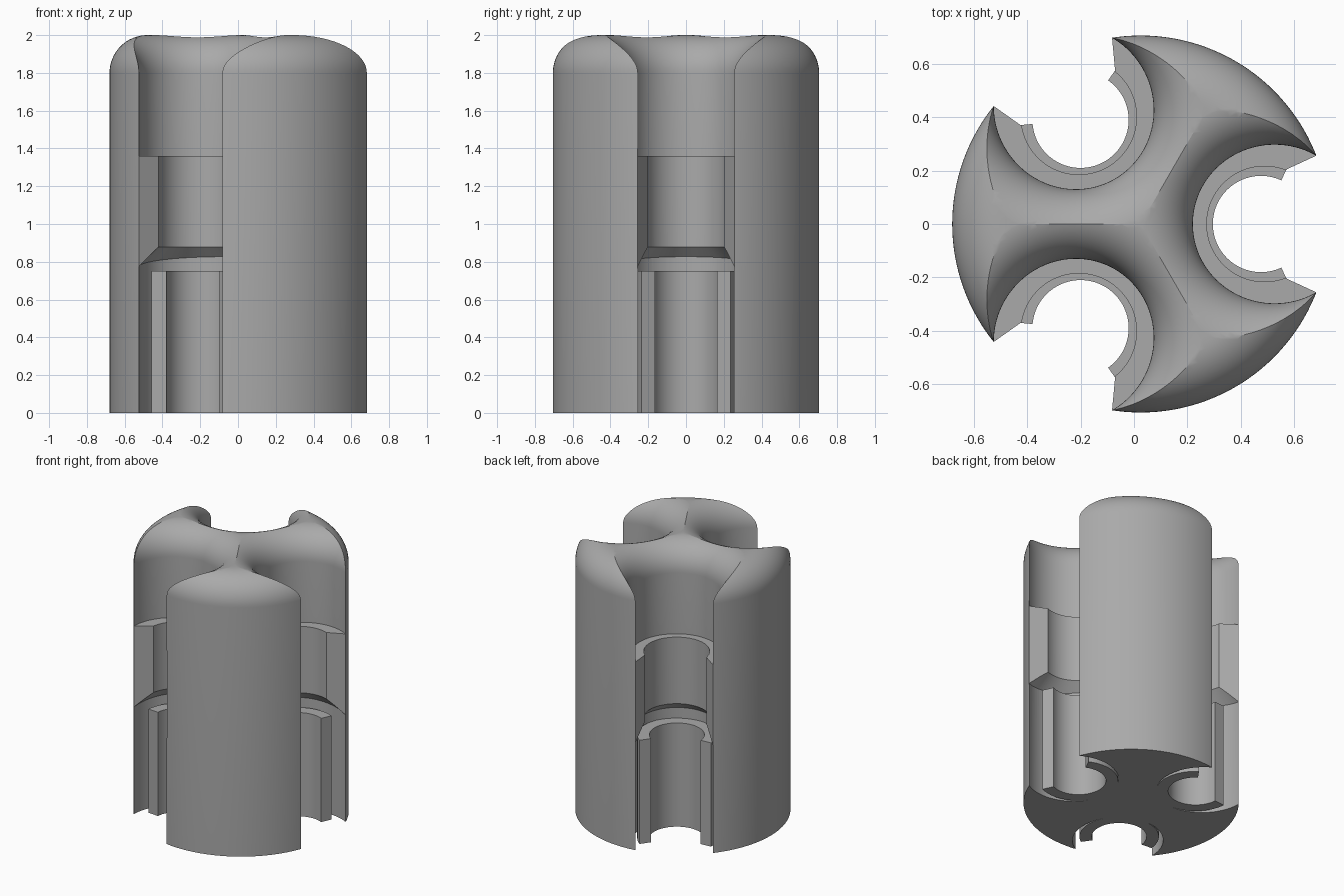
import bpy, bmesh
from math import sin, cos, pi, radians
from mathutils import Matrix

if "Cube" in bpy.data.objects:
    bpy.data.objects.remove(bpy.data.objects["Cube"])

R = 0.705          # body radius
SHIFT = 0.025      # body axis offset that centres the bounds
FILLET = 0.2
BORE, BORE_X, BORE_SY = 0.306, 0.501, 0.97   # wide bore: radius, centre, slight y squash


def make(name, rings):
    """Closed solid through equal-length rings of points, capped at both ends."""
    bm = bmesh.new()
    vs = [[bm.verts.new(p) for p in ring] for ring in rings]
    n = len(vs[0])
    for a, b in zip(vs, vs[1:]):
        for i in range(n):
            j = (i + 1) % n
            bm.faces.new((a[i], a[j], b[j], b[i]))
    bm.faces.new(vs[0])
    bm.faces.new(vs[-1])
    bmesh.ops.recalc_face_normals(bm, faces=bm.faces)
    me = bpy.data.meshes.new(name)
    bm.to_mesh(me)
    bm.free()
    ob = bpy.data.objects.new(name, me)
    bpy.context.collection.objects.link(ob)
    return ob


def lathe(name, profile, cx=0.0, seg=96, sy=1.0):
    return make(name, [[(cx + r * cos(2 * pi * i / seg), sy * r * sin(2 * pi * i / seg), z)
                        for i in range(seg)] for r, z in profile])


def prism(name, pts, z0, z1):
    return make(name, [[(x, y, z) for x, y in pts] for z in (z0, z1)])


def arc(cx, r, a0, a1, n):
    return [(cx + r * cos(radians(a0 + (a1 - a0) * i / n)),
             r * sin(radians(a0 + (a1 - a0) * i / n))) for i in range(n + 1)]


def boolean(ob, cutter, op):
    m = ob.modifiers.new("cut", 'BOOLEAN')
    m.operation, m.solver, m.object = op, 'EXACT', cutter
    bpy.context.view_layer.update()
    dg = bpy.context.evaluated_depsgraph_get()
    me = bpy.data.meshes.new_from_object(ob.evaluated_get(dg))
    ob.modifiers.clear()
    ob.data = me


# Body: cylinder with a rounded top edge
steps = [i * pi / 2 / 16 for i in range(17)]
body = lathe("notched_body", [(R, 0)] + [(R - FILLET + FILLET * cos(a), 1.8 + FILLET * sin(a))
                                         for a in steps], seg=144)

# Upper pocket: bore that flares out at the top
upper = lathe("upper_cutter", [(BORE, 1.36)] +
              [(BORE + FILLET - FILLET * cos(a), 1.8006 + FILLET * sin(a)) for a in steps] +
              [(BORE + FILLET, 2.2)], BORE_X, sy=BORE_SY)

# Middle channel: narrower bore with flared mouth
middle = prism("middle_cutter", arc(0.463, 0.216, 69.1, 290.9, 60) +
               [(0.875, -0.356), (0.875, 0.356)], 0.765, 1.4)

# Lower pocket: wide bore with conical roof, leaving a C-shaped clip inside
lower = lathe("lower_cutter", [(BORE, -0.1), (BORE, 0.95)], BORE_X, sy=BORE_SY)
cone = lathe("roof_cone", [(0.415, -0.3), (0.415, 0.68), (0.1, 0.995)], 0.463)
clip = prism("clip_form", arc(0.45, 0.18, 65, 295, 60) + arc(0.45, 0.26, 295, 65, 60), -0.2, 0.75)
boolean(lower, cone, 'INTERSECT')
boolean(lower, clip, 'DIFFERENCE')

# Cut the three notches around the axis
for k in range(3):
    for c in (upper, middle, lower):
        c.matrix_world = Matrix.Rotation(radians(120 * k), 4, 'Z')
        boolean(body, c, 'DIFFERENCE')

for c in (upper, middle, lower, cone, clip):
    bpy.data.objects.remove(c)

# Darker grey finish
grey = bpy.data.materials.new("dark_grey")
grey.diffuse_color = (0.4, 0.4, 0.4, 1)
grey.use_nodes = True
grey.node_tree.nodes["Principled BSDF"].inputs["Base Color"].default_value = grey.diffuse_color
body.data.materials.clear()
body.data.materials.append(grey)

body.data.transform(Matrix.Translation((SHIFT, 0, 0)))
bpy.context.view_layer.objects.active = body
body.select_set(True)
bpy.ops.object.shade_smooth_by_angle(angle=radians(25))
